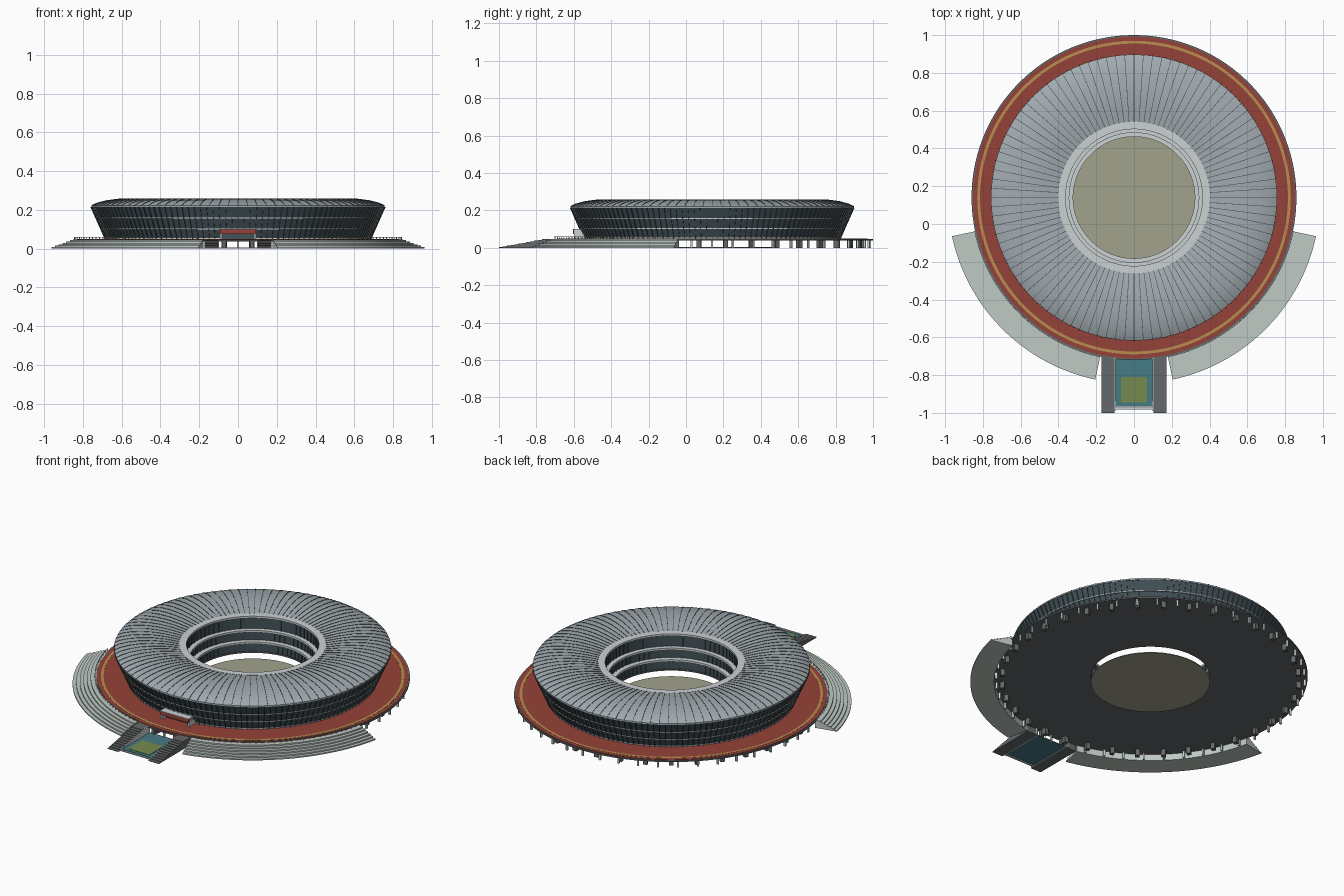
import bpy, bmesh, math
from mathutils import Vector

if "Cube" in bpy.data.objects:
    bpy.data.objects.remove(bpy.data.objects["Cube"])

CY = 0.14  # the bowl is centred behind the origin
TAU = 2 * math.pi


def mat(name, r, g, b):
    m = bpy.data.materials.new(name)
    m.diffuse_color = (r, g, b, 1)
    m.use_nodes = True
    m.node_tree.nodes["Principled BSDF"].inputs["Base Color"].default_value = m.diffuse_color
    return m


ROOF = mat("roof metal", 0.36, 0.41, 0.44)
PALE = mat("pale trim", 0.60, 0.64, 0.65)
GLASS = mat("dark glass", 0.055, 0.085, 0.10)
DARK = mat("dark metal", 0.07, 0.085, 0.09)
RED = mat("red paving", 0.30, 0.055, 0.04)
GOLD = mat("gold stripe", 0.48, 0.27, 0.08)
STONE = mat("step stone", 0.52, 0.59, 0.55)
GREY = mat("concrete", 0.13, 0.14, 0.145)
FIELD = mat("field", 0.36, 0.36, 0.27)
TEAL = mat("pool", 0.06, 0.20, 0.23)
LAWN = mat("lawn", 0.18, 0.26, 0.08)


def finish(name, bm, material, smooth=True):
    bmesh.ops.recalc_face_normals(bm, faces=bm.faces)
    me = bpy.data.meshes.new(name)
    bm.to_mesh(me)
    bm.free()
    ob = bpy.data.objects.new(name, me)
    bpy.context.collection.objects.link(ob)
    me.materials.append(material)
    if smooth:
        bpy.context.view_layer.objects.active = ob
        ob.select_set(True)
        bpy.ops.object.shade_smooth_by_angle(angle=math.radians(25))
        ob.select_set(False)
    return ob


def polar(r, a, z):
    return Vector((r * math.cos(a), CY + r * math.sin(a), z))


def lathe(name, profile, material, a0=0.0, a1=360.0, seg=144):
    """Sweep a closed (r, z) section around the bowl axis."""
    bm = bmesh.new()
    full = abs(a1 - a0) >= 360
    a0, a1 = math.radians(a0), math.radians(a1)
    rows = [[bm.verts.new(polar(r, a0 + (a1 - a0) * i / seg, z)) for r, z in profile]
            for i in range(seg if full else seg + 1)]
    n = len(profile)
    for i in range(seg):
        p, q = rows[i], rows[(i + 1) % len(rows)]
        for j in range(n):
            k = (j + 1) % n
            bm.faces.new((p[j], p[k], q[k], q[j]))
    if not full:
        bm.faces.new(rows[0])
        bm.faces.new(rows[-1])
    return finish(name, bm, material)


def ring(name, r0, r1, z0, z1, material, **kw):
    return lathe(name, [(r0, z0), (r1, z0), (r1, z1), (r0, z1)], material, **kw)


def blades(name, profile, width, angles, material):
    """Repeat a thin upright (r, z) section at each angle."""
    bm = bmesh.new()
    for a in angles:
        t = Vector((-math.sin(a), math.cos(a), 0)) * width / 2
        p = [bm.verts.new(polar(r, a, z) - t) for r, z in profile]
        q = [bm.verts.new(polar(r, a, z) + t) for r, z in profile]
        bm.faces.new(p)
        bm.faces.new(q)
        for j in range(len(p)):
            k = (j + 1) % len(p)
            bm.faces.new((p[j], p[k], q[k], q[j]))
    return finish(name, bm, material, False)


def rect(r0, r1, z0, z1):
    return [(r0, z0), (r1, z0), (r1, z1), (r0, z1)]


def spread(n, off=0.0):
    return [(i + off) * TAU / n for i in range(n)]


def box(name, x0, x1, y0, y1, z0, z1, material):
    bm = bmesh.new()
    bmesh.ops.create_cube(bm, size=1)
    for v in bm.verts:
        v.co = ((x0 + x1) / 2 + v.co.x * (x1 - x0), (y0 + y1) / 2 + v.co.y * (y1 - y0),
                (z0 + z1) / 2 + v.co.z * (z1 - z0))
    return finish(name, bm, material, False)


def side_prism(name, x0, x1, yz, material):
    bm = bmesh.new()
    p = [bm.verts.new((x0, y, z)) for y, z in yz]
    q = [bm.verts.new((x1, y, z)) for y, z in yz]
    bm.faces.new(p)
    bm.faces.new(q)
    for j in range(len(p)):
        k = (j + 1) % len(p)
        bm.faces.new((p[j], p[k], q[k], q[j]))
    return finish(name, bm, material, False)


# Field and raised plaza
lathe("field", [(0.001, 0.0), (0.325, 0.0), (0.325, 0.004), (0.001, 0.004)], FIELD)
ring("plaza_slab", 0.325, 0.86, 0.038, 0.046, GREY)
ring("plaza_paving", 0.66, 0.852, 0.045, 0.0485, RED)
ring("plaza_stripe", 0.815, 0.83, 0.048, 0.0495, GOLD)

# Supports under the plaza rim
blades("plaza_posts", rect(0.838, 0.85, 0, 0.039), 0.010, spread(48), PALE)
blades("plaza_piers", rect(0.80, 0.825, 0, 0.039), 0.024, spread(36, 0.5), GREY)

# Outer glass wall, leaning outwards, with fins and floor bands
def wall_r(z):
    return 0.68 + (z - 0.048) * 0.075 / 0.167


lathe("outer_glass", [(0.67, 0.046), (0.68, 0.046), (wall_r(0.215), 0.215), (0.742, 0.215)], GLASS)
blades("outer_fins", [(0.678, 0.047), (0.687, 0.047), (0.761, 0.214), (0.752, 0.214)],
       0.004, spread(144), DARK)
for i, z in enumerate((0.05, 0.10, 0.155)):
    r = wall_r(z)
    ring(f"outer_band_{i}", r - 0.01, r + 0.007, z, z + 0.005, PALE)

# Roof shell with radial ribs
top = [(0.757, 0.222), (0.73, 0.235), (0.68, 0.248), (0.62, 0.256), (0.55, 0.258),
       (0.48, 0.253), (0.40, 0.241)]
lathe("roof", [(0.40, 0.228), (0.50, 0.238), (0.65, 0.232), (0.735, 0.214), (0.757, 0.214)] + top, ROOF)
blades("roof_ribs", [(r, z + 0.0018) for r, z in top] + [(r, z - 0.002) for r, z in reversed(top)],
       0.003, spread(96), DARK)

# Inner tiers: stepped pale rings over glass walls
for i, (ro, ri, zb, zt) in enumerate(((0.402, 0.362, 0.165, 0.242), (0.375, 0.343, 0.105, 0.165),
                                      (0.358, 0.322, 0.044, 0.105))):
    ring(f"inner_ring_{i}", ri, ro, zt - 0.012, zt, PALE)
    ring(f"inner_glass_{i}", ri + 0.008, ri + 0.014, zb, zt - 0.01, GLASS)
    blades(f"inner_mullions_{i}", rect(ri + 0.004, ri + 0.010, zb, zt - 0.01), 0.003, spread(72), DARK)

# Curved flights of steps on both front sides
N, R0, R1 = 6, 0.855, 0.985
section = [(R0, 0.0), (R1, 0.0)]
for i in range(N):
    r = R1 - (R1 - R0 - 0.012) * i / N
    r_in = R1 - (R1 - R0 - 0.012) * (i + 1) / N
    z = 0.046 * (i + 1) / N
    section += [(r, z), (r_in, z)]
section += [(R0, 0.046)]
for side, a0 in (("right", -78), ("left", -168)):
    lathe(f"{side}_steps", section, STONE, a0, a0 + 66, 60)
    ring(f"{side}_rail", 0.861, 0.864, 0.058, 0.060, PALE, a0=a0, a1=a0 + 66, seg=60)
    blades(f"{side}_rail_posts", rect(0.861, 0.864, 0.045, 0.059), 0.003,
           [math.radians(a0 + 66 * i / 30) for i in range(31)], PALE)

# Straight stairs flanking the forecourt
stair = [(-0.70, 0.0), (-1.0, 0.0)]
for i in range(12):
    z = 0.046 * (i + 1) / 12
    stair += [(-1.0 + 0.25 * i / 12, z), (-1.0 + 0.25 * (i + 1) / 12, z)]
stair += [(-0.70, 0.046)]
for side, s in (("right", 1), ("left", -1)):
    x0, x1 = sorted((s * 0.102, s * 0.172))
    side_prism(f"{side}_entry_stair", x0, x1, stair, GREY)
    x0, x1 = sorted((s * 0.097, s * 0.102))
    side_prism(f"{side}_entry_curb", x0, x1, [(-0.70, 0), (-0.99, 0), (-0.99, 0.004), (-0.74, 0.047), (-0.70, 0.047)], PALE)
    box(f"{side}_entry_pillar", s * 0.072 - 0.01, s * 0.072 + 0.01, -0.71, -0.69, 0, 0.039, GREY)
    box(f"{side}_gate_pillar", s * 0.088 - 0.005, s * 0.088 + 0.005, -0.60, -0.53, 0.046, 0.098, PALE)

# Forecourt pool and lawn
box("pool", -0.097, 0.097, -0.965, -0.70, 0.0, 0.005, TEAL)
box("pool_lawn", -0.07, 0.07, -0.945, -0.81, 0.004, 0.007, LAWN)
box("pool_edge", -0.10, 0.10, -0.982, -0.972, 0.0, 0.006, PALE)

# Entrance gate in the glass wall
box("gate_canopy", -0.093, 0.093, -0.605, -0.53, 0.075, 0.098, RED)
box("gate_canopy_trim", -0.096, 0.096, -0.608, -0.53, 0.098, 0.101, PALE)
box("gate_doors", -0.083, 0.083, -0.565, -0.53, 0.046, 0.075, GLASS)
